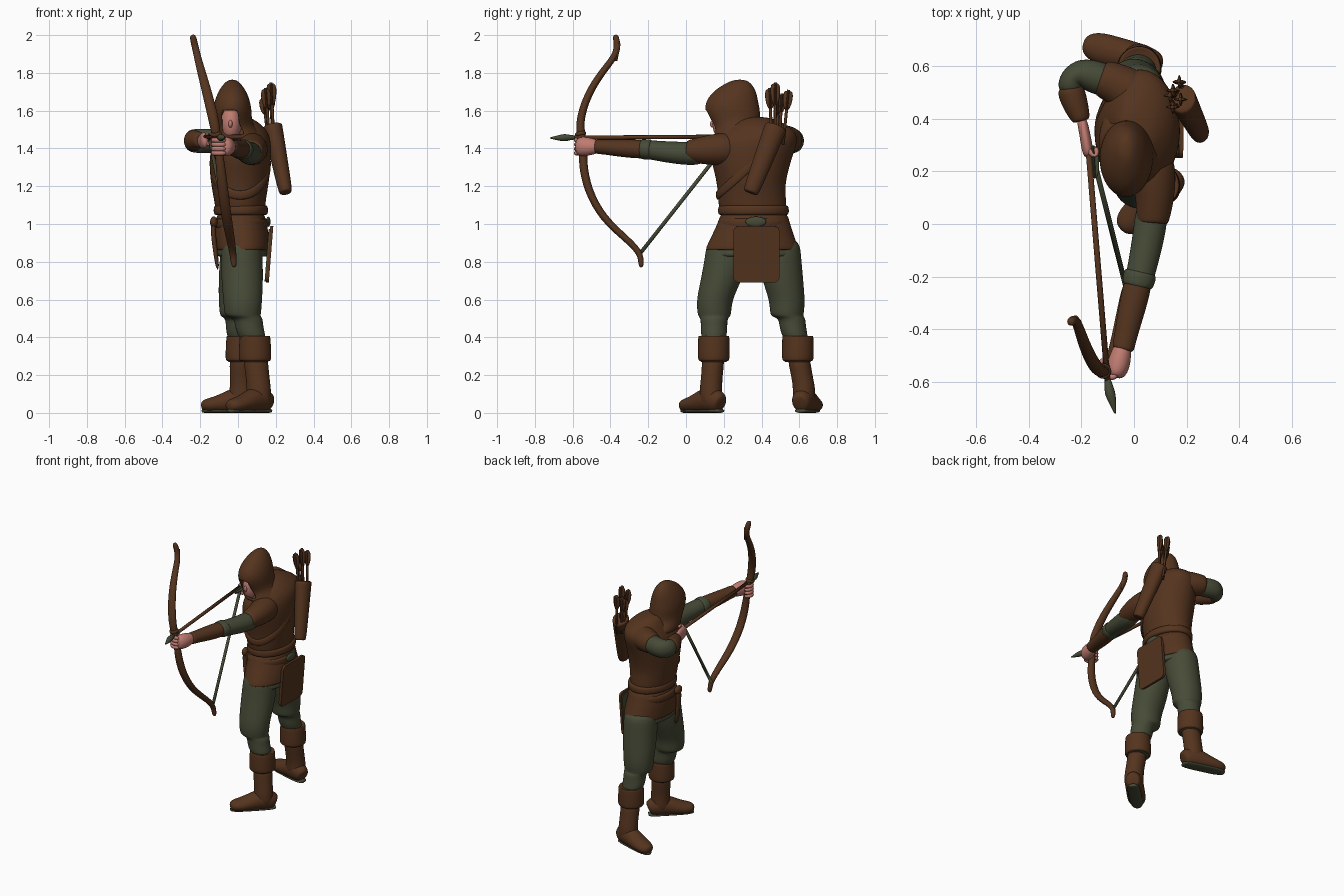
import bpy, bmesh, math
from mathutils import Vector, Matrix

def material(name, col):
    m = bpy.data.materials.new(name)
    m.diffuse_color = (*col, 1)
    return m

BROWN = material("leather_brown", (0.090, 0.034, 0.013))
GREEN = material("cloth_green", (0.062, 0.070, 0.037))
SKIN = material("skin", (0.52, 0.20, 0.165))

def add(name, bm, mat, lv=0, thick=0):
    me = bpy.data.meshes.new(name)
    bm.to_mesh(me)
    bm.free()
    me.materials.append(mat)
    for p in me.polygons:
        p.use_smooth = True
    ob = bpy.data.objects.new(name, me)
    bpy.context.collection.objects.link(ob)
    if thick:
        s = ob.modifiers.new("thickness", 'SOLIDIFY')
        s.thickness = thick
    if lv:
        s = ob.modifiers.new("smooth", 'SUBSURF')
        s.levels = s.render_levels = lv
    return ob

def loft(name, rings, mat, n=12, lv=2, ref=(1, 0, 0), up=False, skip=None, closed=False, thick=0):
    """Elliptical rings (x, y, z, radius_u, radius_v) skinned along a path."""
    bm = bmesh.new()
    P = [Vector(r[:3]) for r in rings]
    m = len(P)
    k = 1 / (2 / 3 + math.cos(2 * math.pi / n) / 3) if lv else 1
    vs = []
    for i, r in enumerate(rings):
        if closed:
            t = P[(i + 1) % m] - P[i - 1]
        else:
            t = P[min(i + 1, m - 1)] - P[max(i - 1, 0)]
        t = Vector((0, 0, 1)) if up else t.normalized()
        u = Vector(ref)
        u = (u - t * u.dot(t)).normalized()
        v = t.cross(u)
        vs.append([bm.verts.new(P[i] + u * (k * r[3] * math.cos(a)) + v * (k * r[4] * math.sin(a)))
                   for a in (2 * math.pi * j / n for j in range(n))])
    for i in range(m if closed else m - 1):
        A, B = vs[i], vs[(i + 1) % m]
        for j in range(n):
            q = (A[j], A[(j + 1) % n], B[(j + 1) % n], B[j])
            c = sum((w.co for w in q), Vector()) / 4
            if not (skip and skip(c)):
                bm.faces.new(q)
    if not closed:
        bm.faces.new(vs[0][::-1])
        bm.faces.new(vs[-1])
    bmesh.ops.recalc_face_normals(bm, faces=bm.faces)
    return add(name, bm, mat, lv, thick)

def ball(name, loc, rad, mat):
    bm = bmesh.new()
    bmesh.ops.create_uvsphere(bm, u_segments=24, v_segments=14, radius=1,
                              matrix=Matrix.Translation(loc) @ Matrix.Diagonal((*rad, 1)))
    return add(name, bm, mat)

def rod(name, a, b, r, mat):
    return loft(name, [(*a, r, r), (*b, r, r)], mat, n=8, lv=0)

# Torso of the tunic, with green hem under the skirt
loft("tunic_hem", [(0.025, 0.35, 0.83, .10, .20), (0.025, 0.35, 0.825, .135, .243),
     (0.025, 0.35, 0.85, .138, .247), (0.02, 0.355, 0.95, .11, .19)], GREEN, n=16, up=True)
loft("tunic_skirt", [(0.025, 0.35, 0.865, .12, .22), (0.025, 0.35, 0.86, .143, .246),
     (0.025, 0.35, 0.88, .145, .242), (0.02, 0.355, 0.95, .143, .212),
     (0.015, 0.36, 1.02, .132, .185), (0.015, 0.36, 1.08, .12, .17)], BROWN, n=16, up=True)
loft("tunic_chest", [(0.015, 0.36, 1.02, .125, .175), (0.01, 0.35, 1.12, .135, .18),
     (0.01, 0.345, 1.2, .15, .178), (0.01, 0.345, 1.28, .16, .195), (0.012, 0.345, 1.36, .162, .218),
     (0.02, 0.36, 1.43, .155, .23), (0.03, 0.385, 1.49, .13, .20), (0.02, 0.38, 1.54, .09, .13),
     (0.0, 0.35, 1.57, .05, .07)], BROWN, n=16, up=True)
for i, z in enumerate((1.005, 1.075)):
    loft(f"belt_{i}", [(0.015, 0.357, z - .03, .125, .17), (0.015, 0.357, z - .026, .145, .189),
         (0.015, 0.357, z + .022, .144, .187), (0.015, 0.357, z + .027, .125, .17)], BROWN, n=16, up=True)
ball("belt_buckle", (0.160, 0.37, 1.012), (.012, .055, .027), GREEN)

# Shoulder strap around the chest
loop = []
for i in range(20):
    a = 2 * math.pi * i / 20
    s = math.sin(a)
    loop.append((0.012 + .156 * math.cos(a), 0.352 + .188 * s, 1.32 + .17 * s, .024, .009))
loft("chest_strap", loop, BROWN, n=8, lv=1, ref=(0, 0, 1), closed=True)

# Rear flap and hanging belt end
def plate(name, loc, size, tilt, mat, bev):
    bm = bmesh.new()
    bmesh.ops.create_cube(bm, size=1, matrix=Matrix.Translation(loc) @ Matrix.Rotation(tilt, 4, 'Y')
                          @ Matrix.Diagonal((*size, 1)))
    es = [e for e in bm.edges if abs((e.verts[0].co - e.verts[1].co).y) < 1e-4
          and abs((e.verts[0].co - e.verts[1].co).z) < 0.02]
    bmesh.ops.bevel(bm, geom=es, offset=bev, segments=4, affect='EDGES', profile=0.5)
    ob = add(name, bm, mat)
    for p in ob.data.polygons:
        p.use_smooth = False
    return ob
plate("rear_flap", (0.167, 0.373, 0.84), (.016, .245, .30), 0.08, BROWN, .03)
plate("rear_flap_lining", (0.156, 0.373, 0.835), (.008, .235, .28), 0.08, GREEN, .03)
loft("belt_end", [(-0.12, .27, 1.03, .015, .025), (-0.135, .27, 0.98, .014, .024),
     (-0.122, .265, 0.87, .012, .02), (-0.106, .265, 0.75, .01, .022)], BROWN, n=8, lv=1)
ball("belt_knot", (-0.128, .27, 1.01), (.02, .035, .03), BROWN)

# Legs: trousers, boot cuff, shaft, foot and sole
def leg(side, hip, knee, cuff, ankle, d):
    d = Vector((*d, 0)).normalized()
    mid = [(hip[i] + knee[i]) / 2 for i in (0, 1)]
    low = [(knee[i] + cuff[i]) / 2 for i in (0, 1)]
    loft(side + "_trouser", [(*hip, .93, .10, .11), (*hip, .84, .11, .118), (*mid, .70, .11, .108),
         (*knee, .60, .102, .094), (*knee, .535, .098, .09), (*knee, .51, .092, .084), (*low, .50, .074, .07),
         (*low, .45, .075, .07), (*cuff, .36, .07, .065)], GREEN, up=True)
    loft(side + "_boot_cuff", [(*cuff, .40, .06, .06), (*cuff, .412, .078, .08), (*cuff, .40, .082, .083),
         (*cuff, .29, .087, .084), (*cuff, .272, .082, .08), (*cuff, .275, .05, .05)], BROWN, up=True)
    loft(side + "_cuff_lining", [(*cuff, .28, .073, .071), (*cuff, .272, .073, .071), (*cuff, .268, .069, .067)],
         GREEN, lv=1, up=True)
    loft(side + "_boot_shaft", [(*cuff, .32, .068, .062), (*((cuff[i] + ankle[i]) / 2 for i in (0, 1)), .22, .062, .056),
         (*ankle, .14, .063, .058), (*ankle, .09, .066, .06), (*ankle, .03, .064, .055)], BROWN, up=True)
    A = Vector((*ankle, 0))
    rows = [(-.080, .05, .030, .035), (-.07, .055, .046, .052), (-.03, .068, .058, .066), (.03, .07, .06, .068),
            (.09, .055, .06, .053), (.15, .043, .06, .041), (.195, .039, .05, .036), (.222, .034, .024, .022)]
    side_dir = d.cross(Vector((0, 0, 1)))
    loft(side + "_foot", [(*(A + d * s + Vector((0, 0, z))), w, h) for s, z, w, h in rows], BROWN, ref=side_dir)
    loft(side + "_sole", [(*(A + d * s + Vector((0, 0, .011))), w * .72, .011) for s, z, w, h in rows],
         GREEN, n=8, lv=1, ref=side_dir)

leg("left", (0.02, 0.222), (0.025, 0.15), (0.09, 0.147), (0.11, 0.132), (-.72, -.69))
leg("right", (0.015, 0.49), (0.0, 0.535), (0.02, 0.592), (0.02, 0.625), (-.95, .27))

# Hood with a face opening, and the face
loft("hood", [(0.01, .33, 1.43, .14, .19), (0.0, .31, 1.475, .135, .165), (-.02, .275, 1.51, .11, .125),
     (-.028, .258, 1.55, .10, .134), (-.03, .246, 1.60, .102, .146), (-.03, .243, 1.65, .094, .138),
     (-.03, .257, 1.70, .075, .115), (-.03, .275, 1.74, .048, .075), (-.03, .285, 1.765, .02, .03)],
     BROWN, n=20, up=True, thick=.012,
     skip=lambda c: abs(c.x + .035) < .05 and c.y < .2 and 1.46 < c.z < 1.61)
ball("face", (-0.036, 0.215, 1.53), (.056, .075, .095), SKIN)
ball("nose", (-0.04, 0.143, 1.53), (.011, .016, .02), SKIN)

# Left arm reaching forward
loft("left_sleeve", [(0.06, .27, 1.40, .09, .09), (0.075, .17, 1.395, .085, .085), (0.08, .10, 1.391, .073, .075),
     (0.073, 0.03, 1.387, .064, .062), (0.07, .005, 1.392, .058, .052), (0.07, .0, 1.392, .05, .045)], BROWN)
loft("left_upper_arm", [(0.078, .12, 1.37, .066, .067), (0.055, -.06, 1.375, .06, .058),
     (0.022, -.2, 1.395, .054, .05), (0.01, -.26, 1.397, .048, .045)], GREEN)
loft("left_elbow_cuff", [(0.026, -.18, 1.394, .05, .046), (0.025, -.185, 1.394, .064, .055),
     (0.012, -.235, 1.396, .06, .053), (0.011, -.24, 1.396, .045, .045)], GREEN)
loft("left_bracer", [(0.018, -.21, 1.395, .045, .045), (0.014, -.23, 1.396, .054, .05), (-.01, -.33, 1.40, .051, .047),
     (-.035, -.44, 1.408, .042, .038), (-.042, -.475, 1.41, .043, .039), (-.043, -.478, 1.41, .03, .03)], BROWN)
loft("left_hand", [(-.04, -.45, 1.41, .03, .03), (-.05, -.50, 1.41, .04, .045), (-.062, -.545, 1.41, .045, .052),
     (-.075, -.585, 1.41, .03, .045)], SKIN)
for i in range(4):
    z = 1.375 + i * .023
    loft(f"left_finger_{i}", [(-.06, -.575, z, .012, .012), (-.10, -.588, z, .012, .012),
         (-.138, -.565, z, .012, .012), (-.135, -.525, z, .011, .011), (-.10, -.51, z, .01, .01)],
         SKIN, n=8, lv=1, ref=(0, 0, 1))

# Right arm drawing the string
loft("right_sleeve", [(0.05, .44, 1.43, .085, .10), (-.01, .50, 1.445, .085, .09), (-.07, .535, 1.445, .075, .078),
     (-.125, .555, 1.445, .068, .07), (-.13, .557, 1.445, .05, .05)], BROWN, ref=(0, 0, 1))
loft("right_upper_arm", [(-.07, .53, 1.44, .06, .06), (-.15, .56, 1.44, .064, .064), (-.215, .575, 1.44, .064, .057),
     (-.245, .545, 1.44, .06, .05), (-.24, .49, 1.442, .052, .045)], GREEN, ref=(0, 0, 1))
loft("right_bracer", [(-.242, .52, 1.44, .045, .04), (-.241, .51, 1.44, .058, .052), (-.225, .46, 1.443, .052, .05),
     (-.20, .395, 1.446, .04, .036), (-.199, .39, 1.446, .03, .025)], BROWN, ref=(0, 0, 1))
loft("right_hand", [(-.202, .41, 1.440, .027, .02), (-.188, .35, 1.440, .042, .02), (-.180, .30, 1.442, .045, .022),
     (-.170, .25, 1.444, .035, .02)], SKIN, ref=(0, 0, 1))
for i in range(3):
    z = 1.425 + i * .023
    loft(f"right_finger_{i}", [(-.175, .29, z, .011, .011), (-.158, .255, z, .011, .011),
         (-.138, .26, z, .011, .011), (-.145, .295, z, .01, .01)], SKIN, n=8, lv=1, ref=(0, 0, 1))

# Bow: limbs, grip, string
loft("bow", [(-.242, -.375, 2.003, .014, .014), (-.235, -.368, 1.975, .018, .017), (-.225, -.362, 1.93, .018, .018),
     (-.212, -.385, 1.875, .019, .017), (-.195, -.44, 1.81, .022, .018), (-.162, -.52, 1.69, .026, .02),
     (-.128, -.564, 1.55, .028, .021), (-.115, -.556, 1.47, .023, .023), (-.105, -.54, 1.41, .018, .02),
     (-.095, -.549, 1.33, .024, .023), (-.08, -.522, 1.18, .028, .021), (-.06, -.44, 1.03, .027, .02),
     (-.04, -.32, .925, .023, .018), (-.028, -.248, .855, .019, .017), (-.024, -.238, .81, .016, .015),
     (-.02, -.237, .768, .013, .013)], BROWN, n=10)
loft("bow_grip_ring", [(-.115, -.556, 1.465, .02, .02), (-.116, -.557, 1.468, .031, .03),
     (-.117, -.559, 1.485, .031, .03), (-.118, -.56, 1.488, .02, .02)], BROWN, n=10)
rod("bow_string", (-.03, -.242, .845), (-.15, .235, 1.45), .010, GREEN)
rod("bow_string_stub", (-.222, -.355, 1.955), (-.208, -.372, 1.865), .009, BROWN)

# Nocked arrow with head and fletching
rod("arrow_shaft", (-.10, -.60, 1.457), (-.172, .27, 1.463), .011, BROWN)
loft("arrow_head", [(-.10, -.585, 1.458, .012, .012), (-.097, -.61, 1.458, .014, .012), (-.092, -.64, 1.457, .022, .022),
     (-.08, -.68, 1.456, .013, .013), (-.07, -.725, 1.455, .002, .002)], GREEN, n=8, lv=1)
for i, ref in enumerate(((1, 0, 0), (0, 0, 1))):
    loft(f"arrow_fletching_{i}", [(-.148, .17, 1.46, .006, .004), (-.150, .20, 1.46, .02, .005),
         (-.156, .28, 1.46, .022, .005), (-.158, .30, 1.46, .008, .004)], GREEN, n=8, lv=1, ref=ref)

# Quiver on the back with spare arrows
bot, top = Vector((.253, .342, 1.165)), Vector((.183, .478, 1.52))
ax = top - bot
def along(f, r):
    return (*(bot + ax * f), r * .85, r)
loft("quiver", [along(0, .035), along(.01, .043), along(.5, .052), along(.97, .06), along(1, .06),
     along(1.0, .05), along(.9, .045)], BROWN)
for i, (dx, dy, h) in enumerate(((-.02, -.04, .20), (.01, -.01, .23), (-.02, .025, .17), (.005, .06, .19), (-.03, .005, .15))):
    a = top + Vector((dx * .7, dy * .6, -.1))
    b = top + Vector((dx - .018, dy + .005, h))
    rod(f"spare_arrow_{i}", a, b, .008, BROWN)
    for j, ref in enumerate(((1, 0, 0), (0, 1, 0))):
        loft(f"spare_fletching_{i}_{j}", [(*a.lerp(b, f), w, .006) for f, w in
             ((.62, .006), (.70, .022), (.93, .03), (.99, .014))], BROWN, n=8, lv=1, ref=ref)
